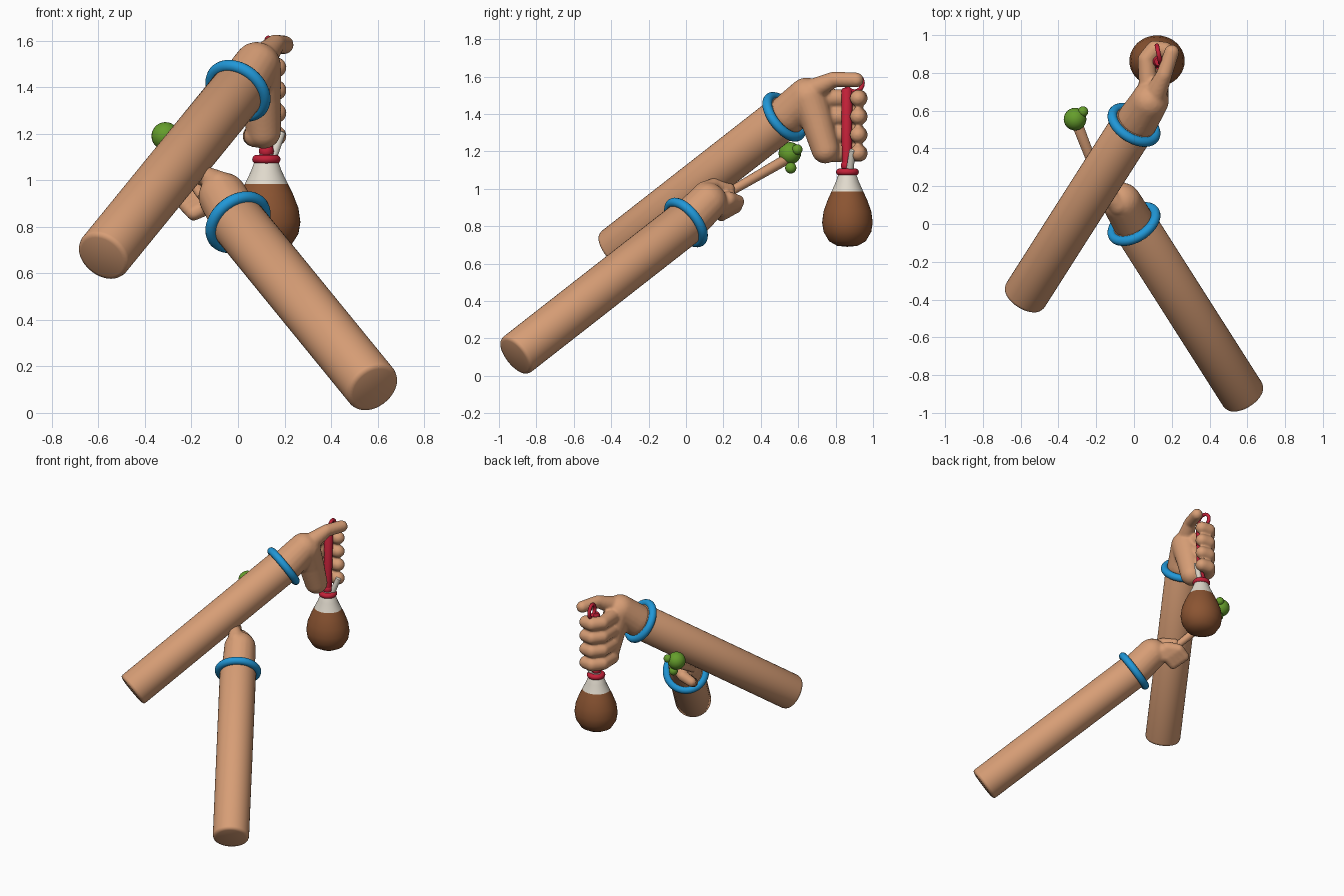
import bpy, bmesh, math
from mathutils import Vector, Matrix

cube = bpy.data.objects.get("Cube")
if cube:
    bpy.data.objects.remove(cube, do_unlink=True)


def material(name, rgb):
    m = bpy.data.materials.new(name)
    m.use_nodes = True
    m.diffuse_color = (*rgb, 1)
    m.node_tree.nodes["Principled BSDF"].inputs["Base Color"].default_value = (*rgb, 1)
    return m


SKIN = material("skin", (0.68, 0.34, 0.18))
BLUE = material("bracelet blue", (0.015, 0.31, 0.68))
RED = material("cord red", (0.55, 0.015, 0.04))
BROWN = material("gourd brown", (0.26, 0.09, 0.032))
CREAM = material("gourd cream", (0.75, 0.70, 0.61))
GREEN = material("leaf green", (0.13, 0.34, 0.025))


def finish(bm, name, *mats, angle=40):
    bmesh.ops.recalc_face_normals(bm, faces=bm.faces[:])
    mesh = bpy.data.meshes.new(name)
    bm.to_mesh(mesh)
    bm.free()
    for m in mats:
        mesh.materials.append(m)
    ob = bpy.data.objects.new(name, mesh)
    bpy.context.collection.objects.link(ob)
    bpy.ops.object.select_all(action='DESELECT')
    bpy.context.view_layer.objects.active = ob
    ob.select_set(True)
    bpy.ops.object.shade_smooth_by_angle(angle=math.radians(angle))
    return ob


def lathe(bm, profile, matrix, segs=40):
    """Spin an (r, z) profile about z, then place it with the matrix."""
    verts = [bm.verts.new((r, 0, z)) for r, z in profile]
    edges = [bm.edges.new(p) for p in zip(verts, verts[1:])]
    bmesh.ops.spin(bm, geom=verts + edges, cent=(0, 0, 0), axis=(0, 0, 1),
                   angle=math.tau, steps=segs)
    bmesh.ops.remove_doubles(bm, verts=bm.verts[:], dist=1e-4)
    bmesh.ops.transform(bm, matrix=matrix, verts=bm.verts[:])


def along(direction, origin):
    turn = Vector(direction).to_track_quat('Z', 'Y').to_matrix().to_4x4()
    return Matrix.Translation(origin) @ turn


def ring(name, centre, axis, major, minor, mat):
    bm = bmesh.new()
    prof = [(major + minor * math.cos(a), minor * math.sin(a))
            for a in [math.tau * i / 14 for i in range(15)]]
    lathe(bm, prof, along(axis, centre), 48)
    finish(bm, name, mat, angle=180)


def ball(name, centre, radius, mat):
    bm = bmesh.new()
    bmesh.ops.create_uvsphere(bm, u_segments=24, v_segments=14, radius=radius,
                              matrix=Matrix.Translation(centre))
    finish(bm, name, mat)


def rod(name, a, b, ra, rb, mat):
    a, b = Vector(a), Vector(b)
    n = (b - a).length
    bm = bmesh.new()
    lathe(bm, [(0, 0), (ra, 0), (rb, n * 0.97), (rb * 0.7, n), (0, n)], along(b - a, a), 20)
    finish(bm, name, mat)


def capsule(target, ends):
    """Add the hull of two (x, y, z, radius) blobs to the target bmesh."""
    part = bmesh.new()
    for x, y, z, r in ends:
        bmesh.ops.create_icosphere(part, subdivisions=3, radius=r,
                                   matrix=Matrix.Translation((x, y, z)))
    points = [v.co.copy() for v in part.verts]
    part.clear()
    for co in points:
        part.verts.new(co)
    bmesh.ops.convex_hull(part, input=part.verts[:])
    inner = [v for v in part.verts if not v.link_faces]
    bmesh.ops.delete(part, geom=inner, context='VERTS')
    mesh = bpy.data.meshes.new("capsule")
    part.to_mesh(mesh)
    part.free()
    target.from_mesh(mesh)
    bpy.data.meshes.remove(mesh)


def hand(name, chains):
    """Blend chains of blobs into one smooth hand."""
    bm = bmesh.new()
    for chain in chains:
        for ends in zip(chain, chain[1:]):
            capsule(bm, ends)
    ob = finish(bm, name, SKIN, angle=180)
    remesh = ob.modifiers.new("blend", 'REMESH')
    remesh.mode = 'VOXEL'
    remesh.voxel_size = 0.009
    remesh.use_smooth_shade = True
    smooth = ob.modifiers.new("soften", 'SMOOTH')
    smooth.factor = 0.5
    smooth.iterations = 4


# Forearms with bracelets at the wrists
REACH = Vector((0.583, 0.915, 0.715))
for side, sign, wrist in (("right", 1, (0, 0.525, 1.385)), ("left", -1, (0, 0, 0.82))):
    d = Vector((REACH.x * sign, REACH.y, REACH.z))
    n = d.length
    bm = bmesh.new()
    lathe(bm, [(0, -0.004), (0.10, 0), (0.116, 0.006), (0.12, 0.02),
               (0.12, n), (0.11, n + 0.02), (0, n + 0.02)], along(d, Vector(wrist) - d))
    finish(bm, side + "_forearm", SKIN, angle=60)
    ring(side + "_bracelet", wrist, d, 0.128, 0.026, BLUE)

# Raised fist: wrist, palm, thumb and four curled fingers
upper = [
    [(0.02, 0.55, 1.40, 0.11), (0.08, 0.645, 1.495, 0.10)],
    [(0.085, 0.655, 1.49, 0.10), (0.10, 0.70, 1.36, 0.085), (0.11, 0.745, 1.21, 0.075)],
    [(0.11, 0.68, 1.53, 0.06), (0.16, 0.79, 1.585, 0.042), (0.20, 0.91, 1.582, 0.04)],
]
for i in range(4):
    z = 1.485 - 0.098 * i
    upper.append([(0.075, 0.75, z, 0.05), (0.065, 0.87, z, 0.046),
                  (0.11, 0.925, z, 0.047), (0.165, 0.92, z, 0.044)])
hand("right_hand", upper)

# Lower fist, gripping the stick
lower = [
    [(-0.01, 0.02, 0.835, 0.11), (-0.065, 0.115, 0.93, 0.105)],
    [(-0.08, 0.10, 0.98, 0.06), (-0.13, 0.15, 1.02, 0.038), (-0.17, 0.23, 1.0, 0.032)],
]
for i in range(4):
    s = Vector((-0.013, 0.025, 0.014)) * i
    lower.append([(*(Vector(p) + s), r) for p, r in (
        ((-0.07, 0.15, 0.90), 0.045), ((-0.13, 0.20, 0.89), 0.037), ((-0.19, 0.19, 0.86), 0.034))])
hand("left_hand", lower)

# Stick with its leafy green head
rod("stick", (-0.15, 0.14, 0.93), (-0.305, 0.54, 1.16), 0.023, 0.029, SKIN)
ball("sprig_head", (-0.312, 0.555, 1.19), 0.06, GREEN)
ball("sprig_bud", (-0.27, 0.595, 1.21), 0.028, GREEN)
ball("sprig_lower_bud", (-0.29, 0.56, 1.112), 0.03, GREEN)

# Hanging gourd: brown body, cream neck
bm = bmesh.new()
lathe(bm, [(0, 0.69), (0.055, 0.695), (0.10, 0.72), (0.13, 0.77), (0.138, 0.82), (0.13, 0.88),
           (0.108, 0.94), (0.087, 0.985), (0.062, 1.04), (0.045, 1.09), (0.03, 1.11), (0, 1.11)],
      Matrix.Translation((0.122, 0.863, 0)) @ Matrix.Diagonal((1.06, 0.98, 1, 1)))
for f in bm.faces:
    f.material_index = int(f.calc_center_median().z > 0.985)
finish(bm, "gourd", BROWN, CREAM)

# Cord, collar and loop that carry the gourd
ring("gourd_collar", (0.122, 0.863, 1.09), (0, 0, 1), 0.042, 0.019, RED)
rod("cord", (0.122, 0.86, 1.09), (0.13, 0.86, 1.54), 0.026, 0.03, RED)
ball("cord_knot", (0.122, 0.86, 1.125), 0.032, RED)
ring("cord_loop", (0.13, 0.90, 1.565), (1, 0.2, 0), 0.045, 0.012, RED)
rod("cream_strand", (0.145, 0.875, 1.09), (0.19, 0.89, 1.21), 0.02, 0.017, CREAM)
